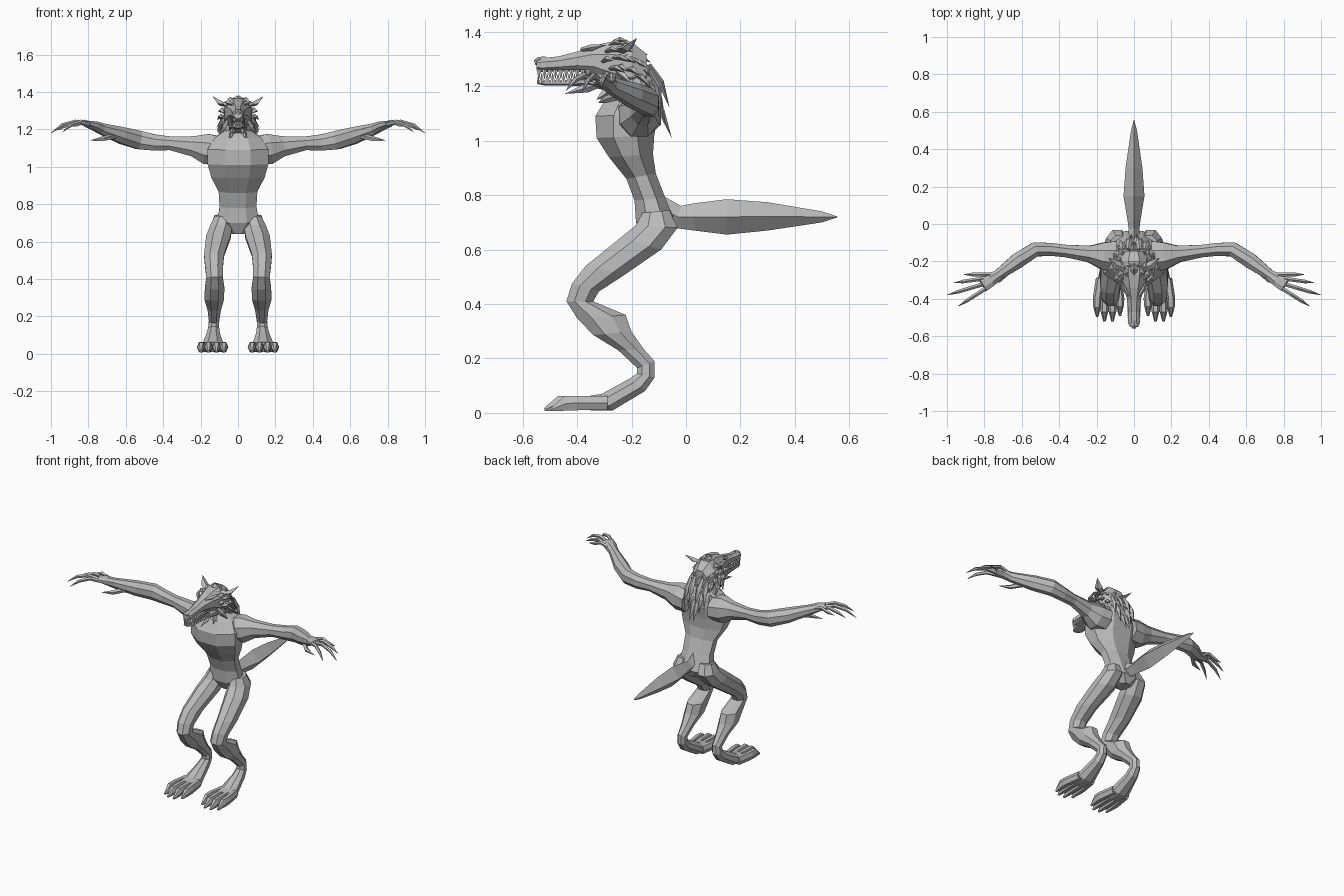
import bpy, bmesh, math, random
from mathutils import Vector as V

random.seed(4)

def material(name, c):
    m = bpy.data.materials.new(name)
    m.diffuse_color = (c, c, c, 1)
    return m

FUR = material("grey fur", 0.5)
TOOTH = material("tooth white", 0.9)

def oval(c, a, b, n, flat=True):
    """Ring of n points round c with half axes a and b."""
    off, k = (math.pi / n, 1 / math.cos(math.pi / n)) if flat else (0, 1)
    k = 1 + (k - 1) * 0.8
    return [c + k * (a * math.cos(off + 2 * math.pi * i / n) + b * math.sin(off + 2 * math.pi * i / n))
            for i in range(n)]

def skin(name, parts, mat=FUR, mirror=False):
    """One object from several lofted ring stacks."""
    bm = bmesh.new()
    for rings in parts:
        vs = [[bm.verts.new(p) for p in r] for r in rings]
        n = len(vs[0])
        for r, s in zip(vs, vs[1:]):
            for i in range(n):
                bm.faces.new((r[i], r[(i + 1) % n], s[(i + 1) % n], s[i]))
        bm.faces.new(vs[0][::-1])
        bm.faces.new(vs[-1])
    bmesh.ops.remove_doubles(bm, verts=bm.verts, dist=0.0006)
    bmesh.ops.recalc_face_normals(bm, faces=bm.faces)
    me = bpy.data.meshes.new(name)
    bm.to_mesh(me)
    bm.free()
    me.materials.append(mat)
    ob = bpy.data.objects.new(name, me)
    bpy.context.collection.objects.link(ob)
    if mirror:
        ob.modifiers.new("mirror", 'MIRROR').use_mirror_merge = False
    return ob

def profile(secs, n=8):
    """Rings from side-profile pairs: front y,z, back y,z, centre x, half width."""
    out = []
    for ay, az, by, bz, cx, hw in secs:
        a, b = V((cx, ay, az)), V((cx, by, bz))
        out.append(oval((a + b) / 2, (a - b) / 2, V((hw, 0, 0)), n))
    return out

def tube(pts, n=6, flat=False):
    """Rings along a path of (x, y, z, half width, half height)."""
    out = []
    ps = [V(p[:3]) for p in pts]
    for i, p in enumerate(pts):
        d = (ps[min(i + 1, len(ps) - 1)] - ps[max(i - 1, 0)]).normalized()
        up = V((0, 0, 1)) if abs(d.z) < 0.95 else V((0, 1, 0))
        s = d.cross(up).normalized()
        out.append(oval(ps[i], s.cross(d) * p[4], s * p[3], n, flat))
    return out

def spike(base, tip, w, h, bend=(0, 0, 0)):
    """Pointed tuft that is widest a third of the way along."""
    b, t = V(base), V(tip)
    m = b.lerp(t, 0.4) + V(bend)
    return tube([(*b, w * .6, h * .6), (*m, w, h), (*t, 0, 0)], 4)

# torso and neck
skin("torso", [profile([
    (-.15, .64, -.06, .64, 0, .035), (-.185, .70, -.035, .69, 0, .115), (-.19, .78, -.075, .79, 0, .10),
    (-.22, .86, -.11, .88, 0, .105), (-.285, .94, -.12, .95, 0, .145), (-.33, 1.01, -.115, 1.02, 0, .165),
    (-.335, 1.09, -.10, 1.10, 0, .165), (-.295, 1.155, -.10, 1.16, 0, .125),
    (-.28, 1.19, -.11, 1.20, 0, .07), (-.29, 1.27, -.14, 1.28, 0, .06)])])

# hind legs with toes
leg = profile([
    (-.16, .735, -.06, .745, .08, .045), (-.185, .69, -.03, .68, .09, .06), (-.24, .645, -.09, .60, .105, .066),
    (-.37, .54, -.22, .51, .128, .054), (-.42, .475, -.32, .445, .128, .048), (-.44, .41, -.34, .41, .125, .045),
    (-.40, .345, -.22, .36, .125, .053), (-.34, .285, -.20, .30, .127, .053), (-.25, .23, -.155, .235, .127, .036),
    (-.18, .165, -.115, .19, .128, .028), (-.18, .145, -.115, .13, .13, .03), (-.21, .125, -.15, .08, .132, .036),
    (-.31, .07, -.27, .008, .134, .058), (-.36, .062, -.35, .008, .134, .062)])
toes = [tube([(.134 + (x - .134) * .75, -.29, .036, .02, .026), (x, -.40, .036, .021, .027),
              (x, ty + .055, .035, .019, .028), (x, ty, .012, .006, .006)], 6, True)
        for x, ty in ((.075, -.49), (.115, -.52), (.158, -.52), (.197, -.495))]
skin("leg", [leg] + toes, mirror=True)

# arms with hands
arm = tube([(.10, -.175, 1.09, .085, .075), (.17, -.17, 1.095, .072, .082), (.24, -.16, 1.11, .045, .055),
            (.36, -.145, 1.125, .034, .037), (.45, -.135, 1.13, .035, .044), (.53, -.137, 1.143, .039, .05),
            (.62, -.195, 1.167, .042, .045), (.73, -.275, 1.203, .028, .03),
            (.77, -.30, 1.22, .038, .024), (.81, -.325, 1.23, .04, .016)], 8, True)
fingers = []
for b, t in (((.77, -.27), (.91, -.27, 1.215)), ((.79, -.29), (.965, -.315, 1.195)),
             ((.80, -.32), (1.0, -.38, 1.18)), ((.785, -.34), (.94, -.44, 1.185))):
    x, y, z = t
    at = lambda k: (b[0] + (x - b[0]) * k, b[1] + (y - b[1]) * k)
    fingers.append(tube([(*b, 1.225, .012, .012), (*at(.35), 1.24, .011, .012),
                         (*at(.7), 1.222, .01, .01), (*t, .001, .001)], 5))
thumb = tube([(.66, -.245, 1.165, .014, .016), (.72, -.30, 1.15, .013, .014), (.79, -.32, 1.14, .001, .001)], 5)
skin("arm", [arm, thumb] + fingers, mirror=True)

# tail
skin("tail", [tube([(0, -.10, .755, .03, .045), (0, -.03, .72, .028, .042), (0, .03, .72, .036, .05),
                    (0, .15, .72, .056, .065), (0, .30, .722, .045, .052), (0, .50, .72, .016, .02),
                    (0, .557, .72, .001, .001)], 4)])

# head, lower jaw and nose
skin("head", [profile([
    (-.55, 1.298, -.55, 1.258, 0, .022), (-.53, 1.304, -.53, 1.252, 0, .033), (-.47, 1.310, -.47, 1.254, 0, .031),
    (-.40, 1.328, -.40, 1.254, 0, .038), (-.34, 1.350, -.34, 1.240, 0, .056), (-.27, 1.366, -.27, 1.20, 0, .074),
    (-.20, 1.365, -.20, 1.175, 0, .075), (-.145, 1.32, -.145, 1.20, 0, .05)])])
skin("lower_jaw", [profile([
    (-.548, 1.222, -.545, 1.208, 0, .02), (-.52, 1.222, -.52, 1.203, 0, .028), (-.44, 1.222, -.44, 1.202, 0, .031),
    (-.36, 1.236, -.36, 1.20, 0, .042), (-.28, 1.25, -.28, 1.18, 0, .05)])])
skin("nose", [tube([(0, -.515, 1.296, .018, .014), (0, -.54, 1.292, .02, .016), (0, -.556, 1.287, .012, .009)], 6)])

# teeth
teeth = []
for i in range(10):
    y, x = -.54 + i * .02, .022 + min(i, 1) * .006 + i * .0008
    for z0, z1, dy in ((1.262, 1.226, 0), (1.214, 1.248, .01)):
        teeth.append([oval(V((x, y + dy, z0)), V((.005, 0, 0)), V((0, .009, 0)), 4, False),
                      oval(V((x, y + dy, z1)), V((.0005, 0, 0)), V((0, .0005, 0)), 4, False)])
for x in (.006, .017):
    for z0, z1 in ((1.264, 1.23), (1.212, 1.242)):
        teeth.append([oval(V((x, -.543, z0)), V((.006, 0, 0)), V((0, .005, 0)), 4, False),
                      oval(V((x, -.543, z1)), V((.0005, 0, 0)), V((0, .0005, 0)), 4, False)])
skin("teeth", teeth, TOOTH, True)

# ears and brows
skin("ear", [spike((.05, -.24, 1.325), (.137, -.18, 1.378), .024, .014, (.012, 0, -.006))], mirror=True)
skin("brow", [spike((.028, -.385, 1.335), (.07, -.29, 1.352), .012, .012, (.008, 0, 0))], mirror=True)

# mane: rows of tufts from crown to nape
tufts = []
for r in range(6):
    k = r / 5
    by, bz = -.27 + .13 * k, 1.36 - .13 * k * k
    for j in range(4):
        a = (j + .5 * (r % 2)) * .42
        x = .078 * math.sin(a)
        drop = .10 * (1 - math.cos(a))
        ln = random.uniform(.07, .10)
        tip = (x * 1.35 + .005, min(by - .02 * j + ln * .85, -.095), bz - drop + .025 - ln * (.3 + .6 * k))
        tufts.append(spike((x, by - .012 * j, bz - drop), tip, .016, .011, (.003, 0, .01)))
# cheek tufts and beard
for y, z, ty, tz, tx in ((-.30, 1.25, -.25, 1.17, .10), (-.27, 1.28, -.20, 1.21, .115), (-.24, 1.24, -.16, 1.15, .095),
                         (-.31, 1.21, -.445, 1.172, .03), (-.27, 1.195, -.33, 1.15, .045)):
    tufts.append(spike((.055 if ty > -.3 else .025, y, z), (tx, ty, tz), .014, .018))
# long locks down the back
for x, tx, y, z in ((.01, .015, -.052, 1.01), (.035, .04, -.075, 1.06), (.06, .075, -.085, 1.10), (.03, .02, -.06, 1.12)):
    tufts.append(spike((x, -.135, z + .16), (tx, y, z), .018, .012, (0, .012, 0)))
skin("mane", tufts, mirror=True)
